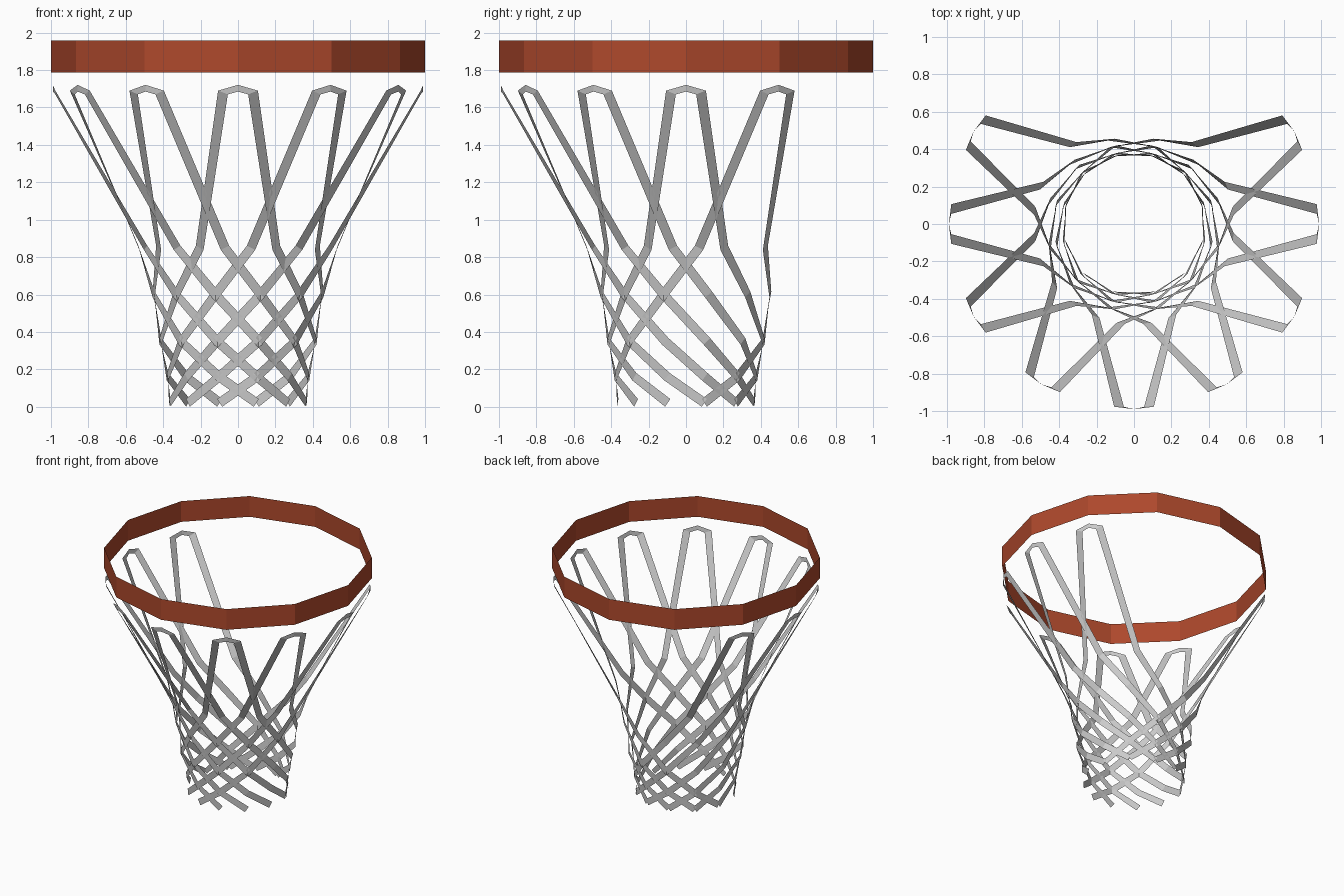
import bpy
import bmesh
from math import radians, sin, cos
from mathutils import Vector, Matrix

if "Cube" in bpy.data.objects:
    bpy.data.objects.remove(bpy.data.objects["Cube"])


def material(name, rgb):
    m = bpy.data.materials.new(name)
    m.diffuse_color = (*rgb, 1.0)
    m.use_nodes = True
    m.node_tree.nodes["Principled BSDF"].inputs["Base Color"].default_value = m.diffuse_color
    return m


rim_mat = material("rust_orange", (0.42, 0.065, 0.025))
net_mat = material("cord_grey", (0.6, 0.6, 0.6))

# Rim: open twelve-sided band
bpy.ops.mesh.primitive_cylinder_add(vertices=12, radius=1.0, depth=0.17,
                                    end_fill_type='NOTHING',
                                    location=(0, 0, 1.873))
rim = bpy.context.object
rim.name = "rim"
rim.data.materials.append(rim_mat)

# Path of one cord: angle from its loop centre, radius, height
PATH = [(0, 0.99, 1.703), (4.7, 0.98, 1.68), (22.5, 0.535, 0.85),
        (45, 0.467, 0.60), (75, 0.43, 0.35), (105, 0.39, 0.16),
        (135, 0.378, 0.021)]
HALF_WIDTH = 0.025


def cord_rails():
    """Lower and upper edge points of a flat cord lying on the net surface."""
    pts = [Vector((r * cos(radians(a)), r * sin(radians(a)), z))
           for a, r, z in PATH]
    rails = []
    for i, p in enumerate(pts):
        if i == 0:
            side = Vector((0, 0, 0.018))
        elif i == 1:
            side = Vector((0, 0.026, 0.010))
        else:
            before = (p - pts[i - 1]).normalized()
            after = (pts[i + 1] - p).normalized() if i + 1 < len(pts) else before
            out = Vector((p.x, p.y, 0)).normalized()
            side = out.cross(before + after).normalized() * HALF_WIDTH
        rails.append((p - side, p + side))
    return rails


# One hanging loop: two mirrored cords joined at the top
bm = bmesh.new()
rails = cord_rails()
for s in (1, -1):
    rows = [[bm.verts.new((v.x, v.y * s, v.z)) for v in pair] for pair in rails]
    for (a, b), (c, d) in zip(rows, rows[1:]):
        bm.faces.new((a, c, d, b) if s > 0 else (a, b, d, c))
bmesh.ops.remove_doubles(bm, verts=bm.verts, dist=0.0001)
loop_mesh = bpy.data.meshes.new("net_loop")
bm.to_mesh(loop_mesh)
bm.free()
loop_mesh.materials.append(net_mat)

# Nine loops around the rim, leaving the back open
for k in range(9):
    ob = bpy.data.objects.new(f"net_loop_{k + 1}", loop_mesh)
    ob.matrix_world = Matrix.Rotation(radians(-210 + 30 * k), 4, 'Z')
    bpy.context.collection.objects.link(ob)
